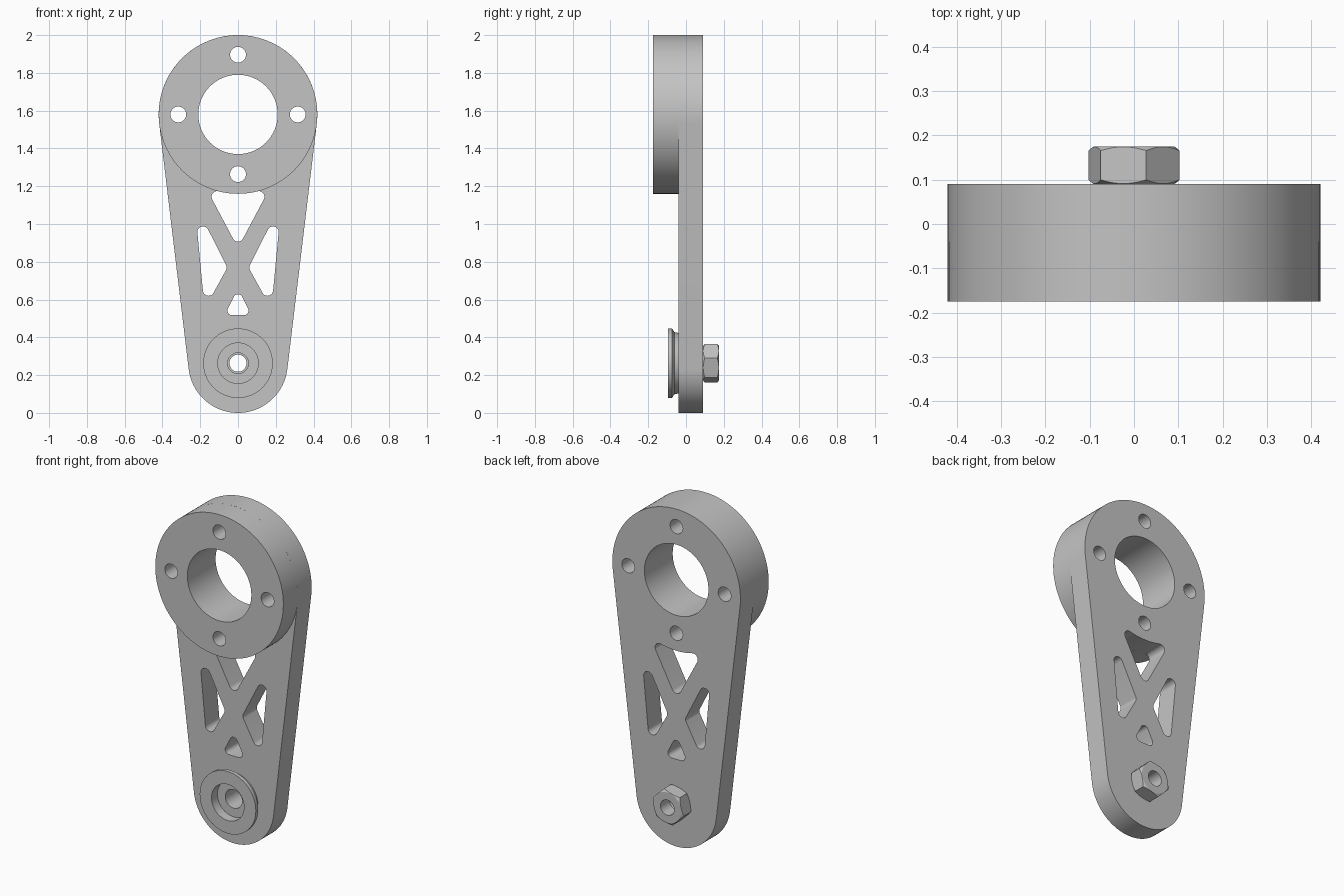
import bpy, bmesh, math
from math import pi, cos, sin, sqrt
from mathutils import Vector, Matrix

default = bpy.data.objects.get("Cube")
if default:
    bpy.data.objects.remove(default, do_unlink=True)

grey = bpy.data.materials.new("light_grey")
grey.use_nodes = True
colour = (0.55, 0.55, 0.55, 1)
grey.diffuse_color = colour
grey.node_tree.nodes["Principled BSDF"].inputs["Base Color"].default_value = colour

HUB_Z, HUB_R = 1.58, 0.42      # large upper end
TIP_Z, TIP_R = 0.263, 0.263    # small lower end
FACE, BACK = -0.04, 0.09       # plate front and back


def arc(cx, cz, r, a0=0, a1=2 * pi, n=64):
    return [(cx + r * cos(a0 + (a1 - a0) * i / n), cz + r * sin(a0 + (a1 - a0) * i / n))
            for i in range(n + 1)]


def circle(cx, cz, r, n=64):
    return arc(cx, cz, r, n=n)[:-1]


def rounded(centres, r):
    """Convex outline around equal circles, centres given anticlockwise."""
    pts, n = [], len(centres)
    for i, (x, z) in enumerate(centres):
        px, pz = centres[i - 1]
        nx, nz = centres[(i + 1) % n]
        a0 = math.atan2(z - pz, x - px) - pi / 2
        a1 = math.atan2(nz - z, nx - x) - pi / 2
        pts += arc(x, z, r, a0, a0 + (a1 - a0) % (2 * pi), 12)
    return pts


def finish(obj):
    obj.data.materials.clear()
    obj.data.materials.append(grey)
    bm = bmesh.new()
    bm.from_mesh(obj.data)
    bmesh.ops.remove_doubles(bm, verts=bm.verts, dist=1e-5)
    bmesh.ops.recalc_face_normals(bm, faces=bm.faces)
    bm.to_mesh(obj.data)
    bm.free()
    bpy.ops.object.select_all(action="DESELECT")
    obj.select_set(True)
    bpy.context.view_layer.objects.active = obj
    bpy.ops.object.shade_smooth_by_angle(angle=math.radians(30))


def slab(name, outlines, y0, y1):
    """Extrude an outline with holes from y0 to y1."""
    curve = bpy.data.curves.new(name, "CURVE")
    curve.dimensions, curve.fill_mode = "2D", "BOTH"
    curve.extrude = (y1 - y0) / 2
    for pts in outlines:
        spline = curve.splines.new("POLY")
        spline.points.add(len(pts) - 1)
        for p, (x, z) in zip(spline.points, pts):
            p.co = (x, z, 0, 1)
        spline.use_cyclic_u = True
    obj = bpy.data.objects.new(name, curve)
    bpy.context.collection.objects.link(obj)
    bpy.ops.object.select_all(action="DESELECT")
    obj.select_set(True)
    bpy.context.view_layer.objects.active = obj
    bpy.ops.object.convert(target="MESH")
    obj = bpy.context.view_layer.objects.active
    obj.data.transform(Matrix.Translation((0, (y0 + y1) / 2, 0)) @ Matrix.Rotation(pi / 2, 4, "X"))
    finish(obj)
    return obj


def lathe(name, profile, z, n=64):
    """Closed (radius, y) profile turned about the y direction at height z."""
    bm = bmesh.new()
    rings = [[bm.verts.new((r * cos(2 * pi * i / n), y, z + r * sin(2 * pi * i / n)))
              for i in range(n)] for r, y in profile]
    for k, ring in enumerate(rings):
        prev = rings[k - 1]
        for i in range(n):
            j = (i + 1) % n
            bm.faces.new((prev[i], prev[j], ring[j], ring[i]))
    mesh = bpy.data.meshes.new(name)
    bm.to_mesh(mesh)
    bm.free()
    obj = bpy.data.objects.new(name, mesh)
    bpy.context.collection.objects.link(obj)
    finish(obj)
    return obj


# Holes shared by the arm plate and the hub ring
hub_holes = [circle(0, HUB_Z, 0.21)]
hub_holes += [circle(0.316 * cos(k * pi / 2), HUB_Z + 0.316 * sin(k * pi / 2), 0.042, 32)
              for k in range(4)]

# Tapered arm outline: two arcs joined by tangent lines
t = math.asin((HUB_R - TIP_R) / (HUB_Z - TIP_Z))
outline = arc(0, HUB_Z, HUB_R, -t, pi + t, 96) + arc(0, TIP_Z, TIP_R, pi + t, 2 * pi - t)

# Truss windows
left_window = rounded([(-0.185, 0.957), (-0.156, 0.65), (-0.09, 0.77)], 0.03)
right_window = [(-x, z) for x, z in left_window]
lower_window = rounded([(-0.031, 0.542), (0.031, 0.542), (0, 0.603)], 0.025)

# Upper window, its top edge following the hub
cx, cz, r = 0.11, 1.144, 0.03
lean = math.atan2(cz - 0.937, cx) - pi / 2
toward = math.atan2(HUB_Z - cz, -cx)
corner = arc(cx, cz, r, lean, toward, 12)
hub_gap = sqrt(cx ** 2 + (HUB_Z - cz) ** 2) - r
swing = math.atan2(cx, HUB_Z - cz)
upper_window = (arc(0, 0.937, r, -pi - lean, lean, 12) + corner
                + arc(0, HUB_Z, hub_gap, -pi / 2 + swing, -pi / 2 - swing, 16)[1:-1]
                + [(-x, z) for x, z in reversed(corner)])

slab("arm_plate", [outline, circle(0, TIP_Z, 0.055), left_window, right_window,
                   lower_window, upper_window] + hub_holes, FACE, BACK)
slab("hub_ring", [circle(0, HUB_Z, HUB_R, 96)] + hub_holes, -0.175, FACE)

# Flanged bushing on the front of the lower end
lathe("flanged_bushing", [(0.107, FACE), (0.107, -0.096), (0.184, -0.096), (0.184, -0.074),
                          (0.165, -0.062), (0.16, FACE)], TIP_Z)

# Hex nut on the back: a chamfered barrel trimmed to six sides
nut = lathe("hex_nut", [(0.045, BACK), (0.09, BACK), (0.113, 0.104), (0.113, 0.161),
                        (0.09, 0.175), (0.045, 0.175)], TIP_Z, 96)
hexagon = [(0.106 * cos(pi / 12 + k * pi / 3), TIP_Z + 0.106 * sin(pi / 12 + k * pi / 3))
           for k in range(6)]
trim = slab("nut_trim", [hexagon], 0.05, 0.21)
trim.hide_render = True
cut = nut.modifiers.new("six_sides", "BOOLEAN")
cut.operation, cut.solver, cut.object = "INTERSECT", "EXACT", trim
bpy.context.view_layer.objects.active = nut
bpy.ops.object.modifier_apply(modifier=cut.name)
bpy.data.objects.remove(trim, do_unlink=True)
finish(nut)
